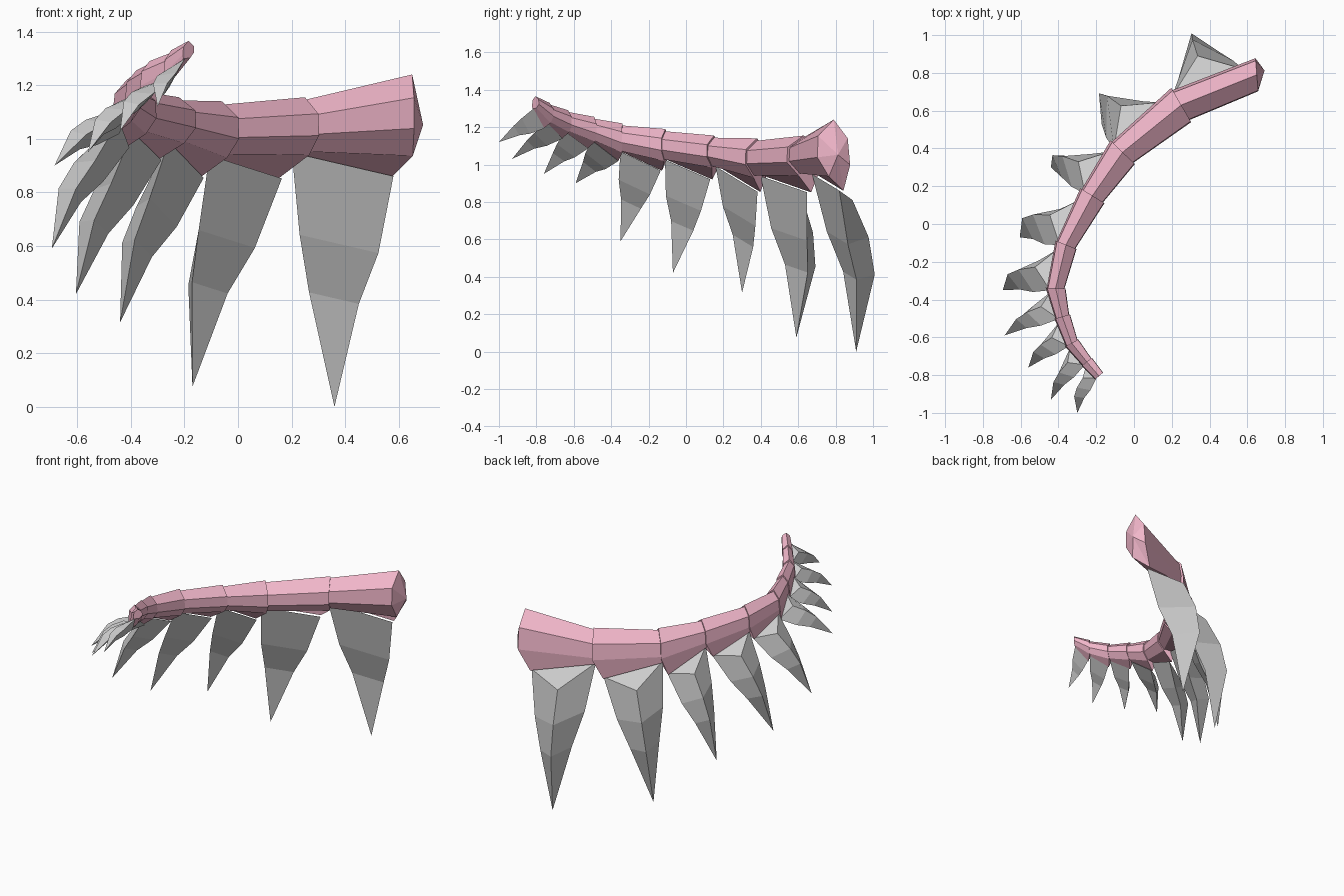
import bpy, bmesh
from mathutils import Vector

if "Cube" in bpy.data.objects:
    bpy.data.objects.remove(bpy.data.objects["Cube"])

# joints along the gum: x, y, bottom z, top z, half width
JOINTS = [(.65, .79, .93, 1.24, .088), (.25, .63, .935, 1.155, .105),
          (-.06, .38, .925, 1.14, .09), (-.22, .15, .98, 1.155, .075),
          (-.36, -.11, 1.015, 1.19, .06), (-.415, -.34, 1.06, 1.22, .053),
          (-.38, -.49, 1.12, 1.255, .043), (-.33, -.63, 1.17, 1.29, .04),
          (-.25, -.73, 1.22, 1.33, .035), (-.185, -.805, 1.295, 1.37, .032)]
TIPS = [(.36, .91, 0), (-.17, .59, .075), (-.44, .30, .315), (-.605, -.07, .42),
        (-.695, -.35, .59), (-.685, -.59, .90), (-.56, -.76, .95),
        (-.44, -.93, 1.03), (-.30, -1.0, 1.12)]
# gum cross-section: outward offset (in half widths), height fraction
SECTION = [(0, 1), (-.95, .72), (-1, .35), (-.3, .02), (.9, 0), (1, .22), (.85, .68)]
LOW = 4

pink = bpy.data.materials.new("pink_gum")
pink.diffuse_color = (.88, .47, .59, 1)
pink.use_nodes = True
pink.node_tree.nodes["Principled BSDF"].inputs["Base Color"].default_value = pink.diffuse_color


def outward(d):
    return Vector((d.y, -d.x, 0)).normalized()


def joint_normal(i):
    if i == 0:
        return Vector((-.08, 1, 0)).normalized()
    a, b = JOINTS[i - 1], JOINTS[min(i + 1, len(JOINTS) - 1)]
    return outward(Vector((b[0] - a[0], b[1] - a[1], 0)))


def ring(i, scale, shift):
    x, y, lo, hi, w = JOINTS[i]
    n = joint_normal(i)
    mid = (lo + hi) / 2
    return [Vector((x, y, mid + (lo + v * (hi - lo) - mid) * scale))
            + n * u * w * scale + shift for u, v in SECTION]


def loft(name, rings, start_apex=None, end_apex=None, mat=None):
    bm = bmesh.new()
    vs = [[bm.verts.new(p) for p in r] for r in rings]
    n = len(rings[0])
    for a, b in zip(vs, vs[1:]):
        for k in range(n):
            bm.faces.new((a[k], a[(k + 1) % n], b[(k + 1) % n], b[k]))
    for r, apex in ((vs[0], start_apex), (vs[-1], end_apex)):
        if apex is None:
            bm.faces.new(r)
        else:
            p = bm.verts.new(apex)
            for k in range(n):
                bm.faces.new((r[k], r[(k + 1) % n], p))
    bmesh.ops.recalc_face_normals(bm, faces=bm.faces)
    me = bpy.data.meshes.new(name)
    bm.to_mesh(me)
    bm.free()
    ob = bpy.data.objects.new(name, me)
    if mat:
        me.materials.append(mat)
    bpy.context.collection.objects.link(ob)


for i, tip in enumerate(TIPS):
    p, q = Vector(JOINTS[i][:2] + (0,)), Vector(JOINTS[i + 1][:2] + (0,))
    span = q - p
    w = JOINTS[i][4]

    # gum segment, with a flared lower corner where the tooth begins
    start = ring(i, 1.0, Vector())
    end = ring(i + 1, .87, span * .05 if i < 8 else Vector())
    start[LOW] += span * .17 + Vector((0, 0, -.8 * w))
    cap = sum(start, Vector()) / len(start) - span.normalized() * .055 if i == 0 else None
    loft(f"gum_segment_{i + 1}", [start, end], start_apex=cap, mat=pink)

    # curved tooth: triangular section with a ridge on the outer side
    n = outward(span)
    A, B, T = start[LOW] - n * .25 * w, end[LOW] - n * .25 * w, Vector(tip)
    base, half = (A + B) / 2, (A - B) / 2
    axis = T - base
    perp = (n - axis * (n.dot(axis) / axis.length_squared)).normalized()
    rings = []
    for t, tc, wide, bow, ridge in ((0, .13, .98, 0, .75), (.33, .36, .76, .01, 1),
                                    (.56, .58, .48, .045, .8)):
        c = base + axis * t + perp * bow * axis.length
        out = base + axis * tc + perp * (bow * axis.length + ridge * .84 * half.length)
        rings.append([c + half * wide, c - half * wide, out])
    loft(f"tooth_{i + 1}", rings, end_apex=T)
